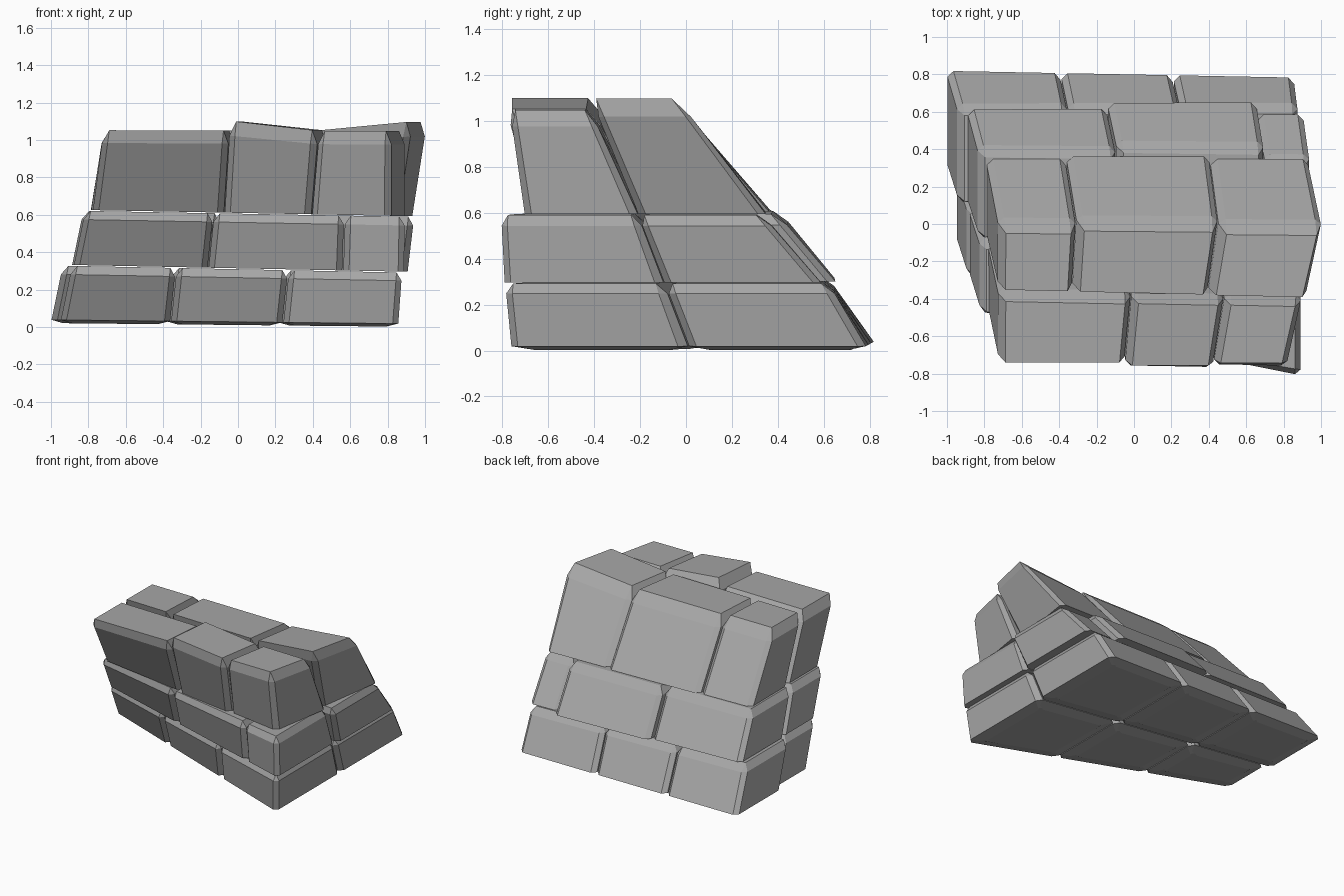
import bpy
import bmesh
from mathutils import Vector

cube = bpy.data.objects.get("Cube")
if cube:
    bpy.data.objects.remove(cube, do_unlink=True)

stone = bpy.data.materials.new("grey stone")
stone.use_nodes = True
stone.diffuse_color = (0.38, 0.38, 0.38, 1)
stone.node_tree.nodes["Principled BSDF"].inputs["Base Color"].default_value = (0.38, 0.38, 0.38, 1)

GAP = 0.003
BEVEL = 0.032


def lerp(a, b, t):
    return a + (b - a) * t


def block(name, corner, on_ground):
    """Chamfered box warped into the cell given by corner(i, j, k)."""
    c = {(i, j, k): corner(i, j, k) for i in (0, 1) for j in (0, 1) for k in (0, 1)}
    # stones are stretched from flat ones, so tall ones get a taller top chamfer
    size = Vector(((c[1, 0, 0] - c[0, 0, 0]).length, (c[0, 1, 0] - c[0, 0, 0]).length, 0.2))
    bm = bmesh.new()
    bmesh.ops.create_cube(bm, size=1)
    for v in bm.verts:
        v.co = Vector([(v.co[n] + 0.5) * size[n] for n in range(3)])
    # the lower edges stay crisp
    edges = [e for e in bm.edges if any(v.co.z > 0.001 for v in e.verts)]
    bmesh.ops.bevel(bm, geom=edges, offset=BEVEL, segments=1, affect='EDGES', clamp_overlap=True)
    # stones on the ground have a shallow cushioned base
    if on_ground:
        bm.normal_update()
        base = min(bm.faces, key=lambda f: f.calc_center_median().z)
        bmesh.ops.inset_region(bm, faces=[base], thickness=0.09, depth=0.012)
    # trilinear warp into the leaning cell
    for v in bm.verts:
        u, w, h = [v.co[n] / size[n] for n in range(3)]
        p = Vector((0, 0, 0))
        for (i, j, k), q in c.items():
            p += q * ((u if i else 1 - u) * (w if j else 1 - w) * (h if k else 1 - h))
        v.co = p
    mesh = bpy.data.meshes.new(name)
    bm.to_mesh(mesh)
    bm.free()
    mesh.materials.append(stone)
    bpy.context.collection.objects.link(bpy.data.objects.new(name, mesh))


# Levels: (z left, z right), then y (left, right) of front, dividing and back lines
LEVELS = [
    dict(z=(0.038, 0.018), front=(-0.12, -0.79), mid=(0.27, 0.00), back=(0.82, 0.785)),
    dict(z=(0.33, 0.293), front=(-0.29, -0.805), mid=(0.09, -0.10), back=(0.615, 0.625)),
    dict(z=(0.625, 0.592), front=(-0.48, -0.815), mid=(-0.09, -0.21), back=(0.39, 0.37)),
    dict(z=(1.055, 1.05), front=(-0.775, -0.77), mid=(-0.375, -0.415), back=(-0.02, -0.035)),
]
# The top course sits back a little at its lower front and back edges
TOP_SETBACK = dict(front=(-0.48, -0.71), back=(0.35, 0.35))

# Courses: joints along x at the bottom and at the top of each row
COURSES = {
    "lower": dict(front=((-0.95, -0.36, 0.24, 0.86), (-0.89, -0.33, 0.27, 0.88)),
                  back=((-1.00, -0.39, 0.21, 0.86), (-0.94, -0.35, 0.25, 0.88))),
    "middle": dict(front=((-0.88, -0.16, 0.56, 0.89), (-0.82, -0.13, 0.57, 0.895)),
                   back=((-0.89, -0.14, 0.66, 0.91), (-0.83, -0.09, 0.70, 0.945))),
    "upper": dict(front=((-0.78, -0.04, 0.45, 0.90), (-0.72, -0.01, 0.49, 0.90)),
                  back=((-0.79, -0.36, 0.41, 0.94), (-0.72, -0.30, 0.46, 1.02))),
}
# Raised corners of the two tilted top stones: (row, column, side)
RAISED = {("front", 1, 0), ("back", 2, 1)}
# Stones standing proud of, or behind, their wall face
PUSH = {("middle", "back", 1): 0.03, ("middle", "back", 2): -0.035,
        ("upper", "back", 1): 0.015, ("upper", "front", 1): -0.015}

for level, (course, rows) in enumerate(COURSES.items()):
    for row, joints in rows.items():
        lines = ("front", "mid") if row == "front" else ("mid", "back")
        for col in range(3):
            def corner(i, j, k):
                lev = LEVELS[level + k]
                line = lines[j]
                x = joints[k][col + i] + (GAP if i == 0 else -GAP)
                t = (x + 0.93) / 1.83
                ys = lev[line]
                if course == "upper" and k == 0:
                    ys = TOP_SETBACK.get(line, ys)
                y = lerp(*ys, t) + (GAP if j == 0 else -GAP)
                if line == row:
                    y += PUSH.get((course, row, col), 0)
                z = lerp(*lev["z"], t)
                if level + k > 0:
                    z += -0.002 if k else 0.003
                if level + k == 3 and (row, col, i) in RAISED:
                    z += 0.052
                # the top rows narrow toward the front on one side
                if j == 0 and course == "upper":
                    x -= 0.08 * (x + 0.75) / 1.6
                return Vector((x, y, z))
            side = ("right", "centre", "left")[col]
            block(f"{course}_{row}_{side}_stone", corner, level == 0)
